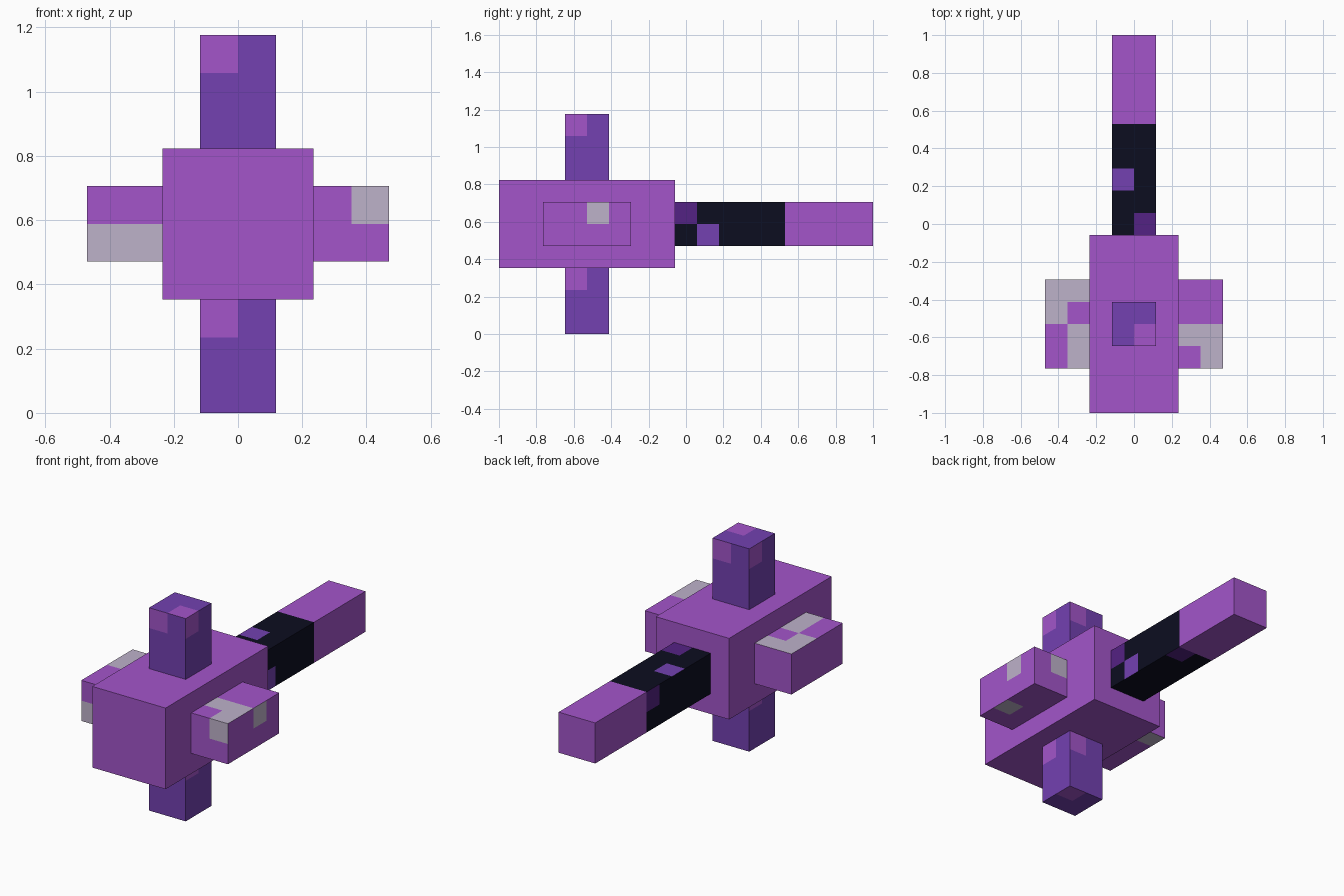
import bpy
import bmesh
from mathutils import Vector

default = bpy.data.objects.get("Cube")
if default:
    bpy.data.objects.remove(default, do_unlink=True)

U = 2 / 17  # one block unit; all part sizes below are in units


def make_material(name, rgb):
    linear = [((c / 255 + 0.055) / 1.055) ** 2.4 if c > 10 else c / 3295 for c in rgb]
    mat = bpy.data.materials.new(name)
    mat.use_nodes = True
    mat.diffuse_color = (*linear, 1)
    bsdf = next(n for n in mat.node_tree.nodes if n.type == 'BSDF_PRINCIPLED')
    bsdf.inputs["Base Color"].default_value = (*linear, 1)
    bsdf.inputs["Roughness"].default_value = 0.9
    return mat


MATERIALS = {
    "purple": make_material("orchid purple", (163, 85, 202)),
    "violet": make_material("deep violet", (115, 65, 177)),
    "grey": make_material("lilac grey", (190, 178, 202)),
    "black": make_material("night black", (12, 13, 32)),
    "plum": make_material("dark plum", (84, 34, 132)),
}
SLOTS = list(MATERIALS)


def side_of(normal):
    """Name the direction that a face looks in."""
    names = (("right", "left"), ("front", "back"), ("bottom", "top"))
    axis = max(range(3), key=lambda i: abs(normal[i]))
    return names[axis][normal[axis] > 0]


def box(name, low, high, rule):
    """Box cut into unit cells, coloured by rule(side, cell centre, normal)."""
    low, high = Vector(low), Vector(high)
    bm = bmesh.new()
    bmesh.ops.create_cube(bm, size=1)
    for v in bm.verts:
        v.co = [(low[i] + high[i]) / 2 + v.co[i] * (high[i] - low[i]) for i in range(3)]
    for axis in range(3):
        normal = Vector([i == axis for i in range(3)])
        for step in range(1, round(high[axis] - low[axis])):
            bmesh.ops.bisect_plane(bm, geom=bm.verts[:] + bm.edges[:] + bm.faces[:],
                                   plane_co=low + normal * step, plane_no=normal)
    bm.normal_update()
    for f in bm.faces:
        colour = rule(side_of(f.normal), f.calc_center_median(), f.normal)
        f.material_index = SLOTS.index(colour)
    # Merge cells of one colour back into large flat faces
    bmesh.ops.dissolve_limit(bm, angle_limit=0.01, verts=bm.verts[:],
                             edges=bm.edges[:], delimit={'MATERIAL'})
    bmesh.ops.scale(bm, vec=(U, U, U), verts=bm.verts[:])
    mesh = bpy.data.meshes.new(name)
    bm.to_mesh(mesh)
    bm.free()
    for mat in MATERIALS.values():
        mesh.materials.append(mat)
    obj = bpy.data.objects.new(name, mesh)
    bpy.context.collection.objects.link(obj)
    return obj


# Main body
box("body", (-2, -8.5, 3), (2, -0.5, 7), lambda side, c, n: "purple")


# Rear shaft: black with flecks, purple tip
def shaft_rule(side, c, n):
    if c.y > 4.5:
        return "purple"
    row = round(c.y)
    if (side == "left" and row == 1 and c.z < 5) or (side == "top" and row == 2 and c.x < 0):
        return "violet"
    if row == 0 and ((side == "left" and c.z > 5) or (side == "top" and c.x > 0)):
        return "plum"
    if row == 4 and ((side == "right" and c.z > 5) or (side == "bottom" and c.x > 0)):
        return "plum"
    return "black"


box("rear_shaft", (-1, -0.5, 4), (1, 8.5, 6), shaft_rule)


# Upper and lower posts: a purple cell in one corner of every face
def post_rule(top):
    def rule(side, c, n):
        offset = c - Vector((0, -4.5, 0))
        if side in ("top", "bottom"):
            marked = offset.x > 0 and offset.y * n.z < 0
        else:
            marked = c.z > top - 1 and offset.dot(n.cross(Vector((0, 0, 1)))) > 0
        return "purple" if marked else "violet"
    return rule


for name, base in (("upper_post", 7), ("lower_post", 0)):
    box(name, (-1, -5.5, base), (1, -3.5, base + 3), post_rule(base + 3))


# Side blocks with grey patches; row counts cells from the front
def left_rule(side, c, n):
    row, outer, high = round(c.y + 6), c.x > 3, c.z > 5
    grey = {
        "front": outer and high,
        "back": not outer and high,
        "left": row == 2 and high,
        "top": row == 1 or (row == 0 and outer),
        "bottom": row == 1 and outer,
    }
    return "grey" if grey.get(side) else "purple"


def right_rule(side, c, n):
    row, outer, high = round(c.y + 6), c.x < -3, c.z > 5
    grey = {
        "front": not high,
        "top": (row > 1) if outer else (row != 2),
        "bottom": row == 3 and outer,
    }
    return "grey" if grey.get(side) else "purple"


box("left_block", (2, -6.5, 4), (4, -2.5, 6), left_rule)
box("right_block", (-4, -6.5, 4), (-2, -2.5, 6), right_rule)
